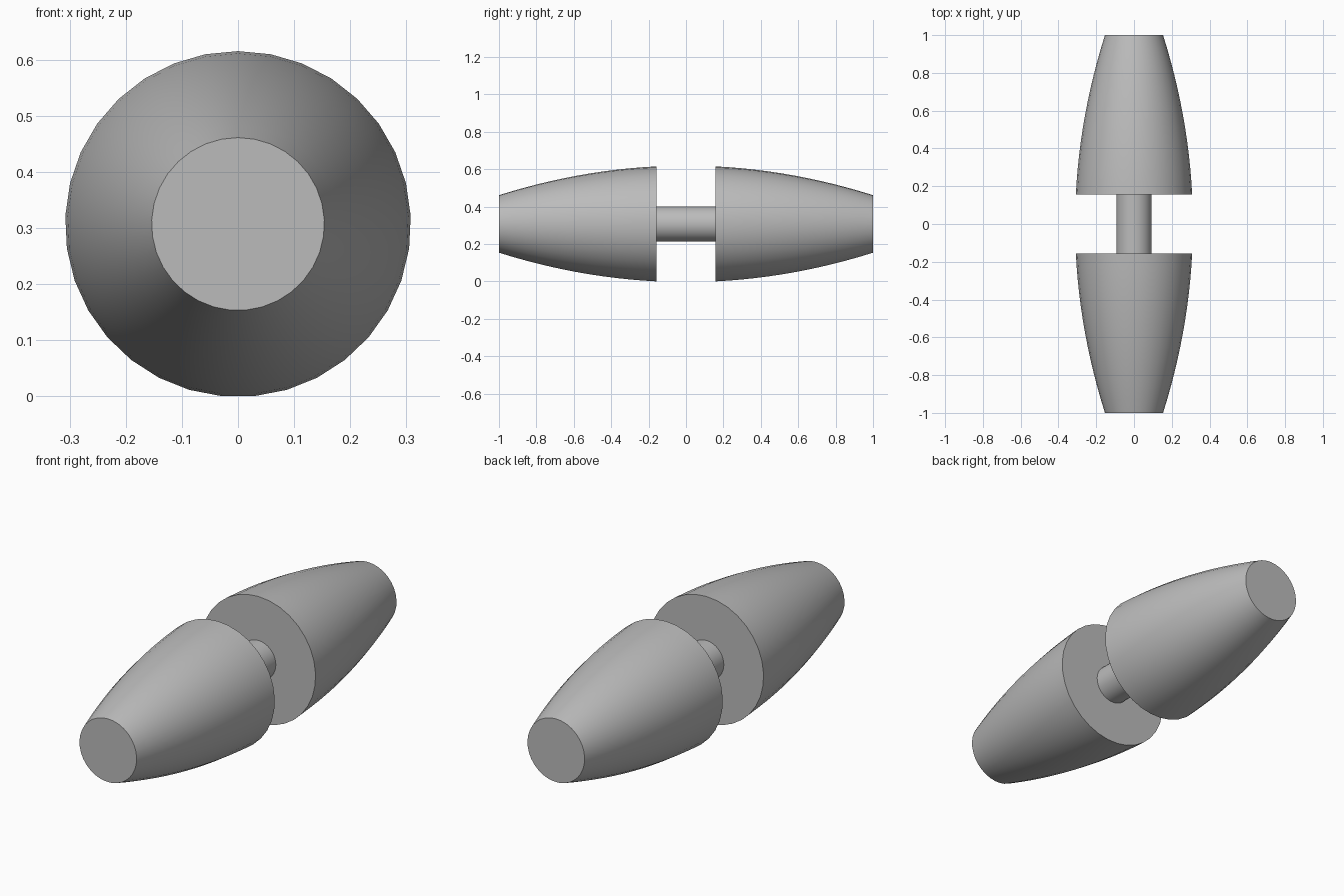
import bpy, bmesh, math
from mathutils import Matrix

cube = bpy.data.objects.get("Cube")
if cube:
    bpy.data.objects.remove(cube, do_unlink=True)

SIDES = 33
AXIS_Z = 0.307

grey = bpy.data.materials.new("plain grey")
grey.use_nodes = True
colour = (0.5, 0.5, 0.5, 1)
grey.diffuse_color = colour
grey.node_tree.nodes["Principled BSDF"].inputs["Base Color"].default_value = colour


def turned_part(name, profile):
    """Closed solid turned around the y axis from (y, radius) points."""
    bm = bmesh.new()
    rings = []
    for y, r in profile:
        ring = []
        for i in range(SIDES):
            a = 2 * math.pi * i / SIDES
            ring.append(bm.verts.new((r * math.sin(a), y, AXIS_Z + r * math.cos(a))))
        rings.append(ring)
    for a, b in zip(rings, rings[1:]):
        for i in range(SIDES):
            j = (i + 1) % SIDES
            bm.faces.new((a[i], a[j], b[j], b[i]))
    bm.faces.new(rings[0])
    bm.faces.new(rings[-1])
    bmesh.ops.recalc_face_normals(bm, faces=bm.faces)
    mesh = bpy.data.meshes.new(name)
    bm.to_mesh(mesh)
    bm.free()
    mesh.materials.append(grey)
    obj = bpy.data.objects.new(name, mesh)
    bpy.context.collection.objects.link(obj)
    bpy.ops.object.select_all(action="DESELECT")
    obj.select_set(True)
    bpy.context.view_layer.objects.active = obj
    bpy.ops.object.shade_smooth_by_angle(angle=math.radians(30))
    return obj


# Tapered grips with a gently bowed side
INNER, OUTER, STEPS = 0.157, 1.0, 12
bow = []
for k in range(STEPS + 1):
    y = INNER + (OUTER - INNER) * k / STEPS
    bow.append((y, 0.312 - 0.158 * y * y))
turned_part("back_grip", bow)
turned_part("front_grip", [(-y, r) for y, r in bow])

# Thin rod joining the two grips
turned_part("centre_rod", [(-INNER, 0.094), (INNER, 0.094)])
